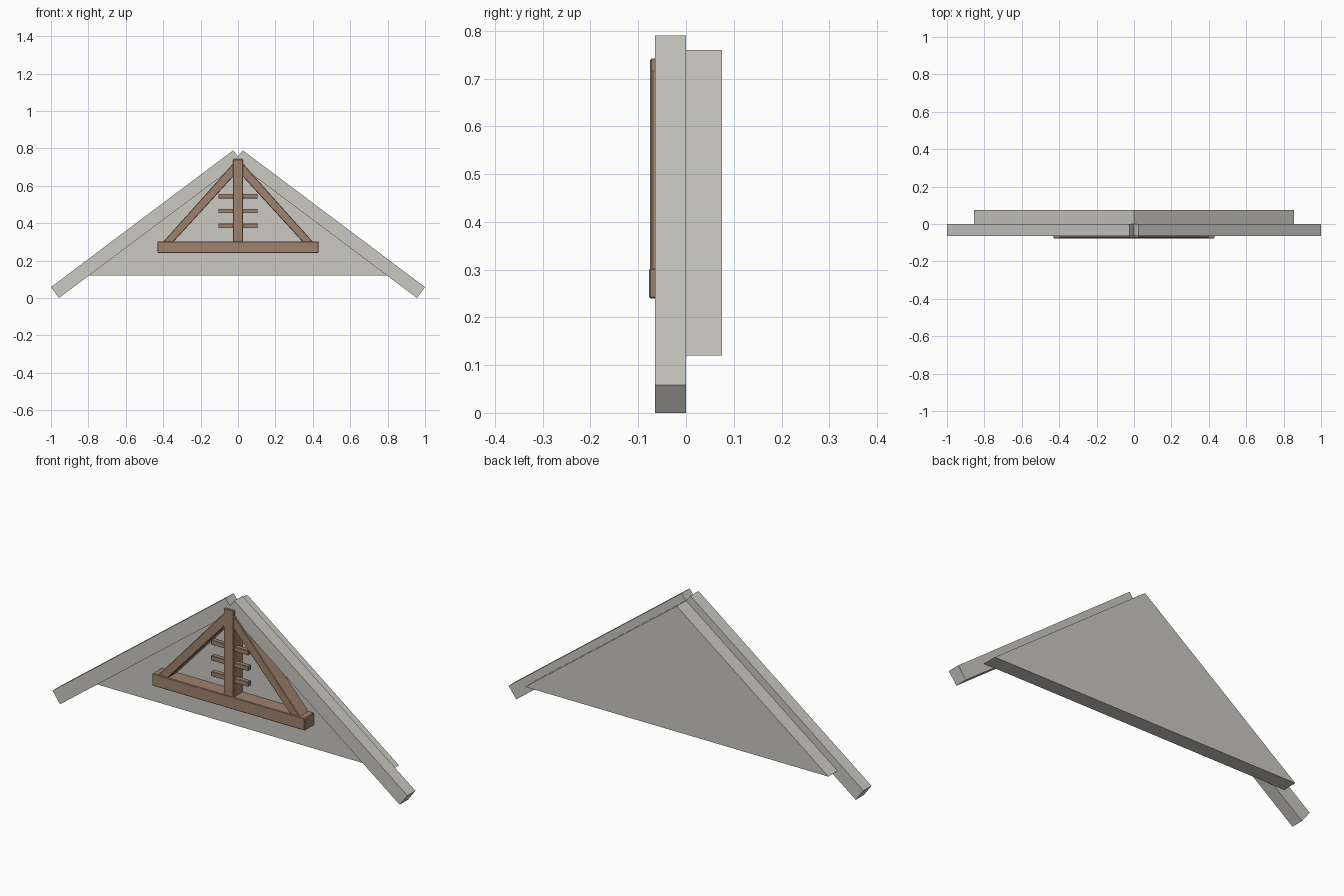
import bpy
import bmesh

cube = bpy.data.objects.get("Cube")
if cube:
    bpy.data.objects.remove(cube, do_unlink=True)


def make_material(name, color):
    mat = bpy.data.materials.new(name)
    mat.use_nodes = True
    mat.diffuse_color = color
    mat.node_tree.nodes["Principled BSDF"].inputs["Base Color"].default_value = color
    return mat


stone = make_material("pale grey", (0.59, 0.58, 0.54, 1))
timber = make_material("brown timber", (0.35, 0.225, 0.155, 1))


def prism(name, profile, front, back, mat, bevel=0.0):
    """Extrude an (x, z) outline from y = front to y = back."""
    bm = bmesh.new()
    face = bm.faces.new([bm.verts.new((x, front, z)) for x, z in profile])
    result = bmesh.ops.extrude_face_region(bm, geom=[face])
    verts = [v for v in result["geom"] if isinstance(v, bmesh.types.BMVert)]
    bmesh.ops.translate(bm, verts=verts, vec=(0, back - front, 0))
    bmesh.ops.recalc_face_normals(bm, faces=bm.faces)
    mesh = bpy.data.meshes.new(name)
    bm.to_mesh(mesh)
    bm.free()
    mesh.materials.append(mat)
    obj = bpy.data.objects.new(name, mesh)
    bpy.context.collection.objects.link(obj)
    if bevel:
        mod = obj.modifiers.new("soft edges", "BEVEL")
        mod.width = bevel
        mod.segments = 1
    return obj


def box(name, half_width, bottom, top, front, back, mat, bevel=0.0):
    w = half_width
    return prism(name, [(-w, bottom), (w, bottom), (w, top), (-w, top)],
                 front, back, mat, bevel)


# Gable wall
prism("gable_wall", [(-0.855, 0.12), (0.855, 0.12), (0, 0.76)], 0, 0.075, stone)

# Sloping rafters and diagonal braces, one per side
rafter = [(0.025, 0.79), (0, 0.757), (0, 0.717), (0.957, 0), (1, 0.058)]
brace = [(0.405, 0.295), (0.35, 0.295), (0.02, 0.655), (0.02, 0.725)]
for side, sign in (("left", 1), ("right", -1)):
    prism(side + "_rafter", [(x * sign, z) for x, z in rafter], -0.065, 0, stone)
    prism(side + "_brace", [(x * sign, z) for x, z in brace], -0.072, 0, timber, 0.003)

# Tie beam and king post
box("tie_beam", 0.43, 0.24, 0.303, -0.077, 0, timber, 0.003)
box("king_post", 0.028, 0.29, 0.742, -0.075, 0, timber, 0.003)

# Short cross rungs through the post
for i in range(3):
    z = 0.385 + 0.08 * i
    box(f"cross_rung_{i + 1}", 0.105, z - 0.012, z + 0.012, -0.068, -0.043, timber, 0.002)
